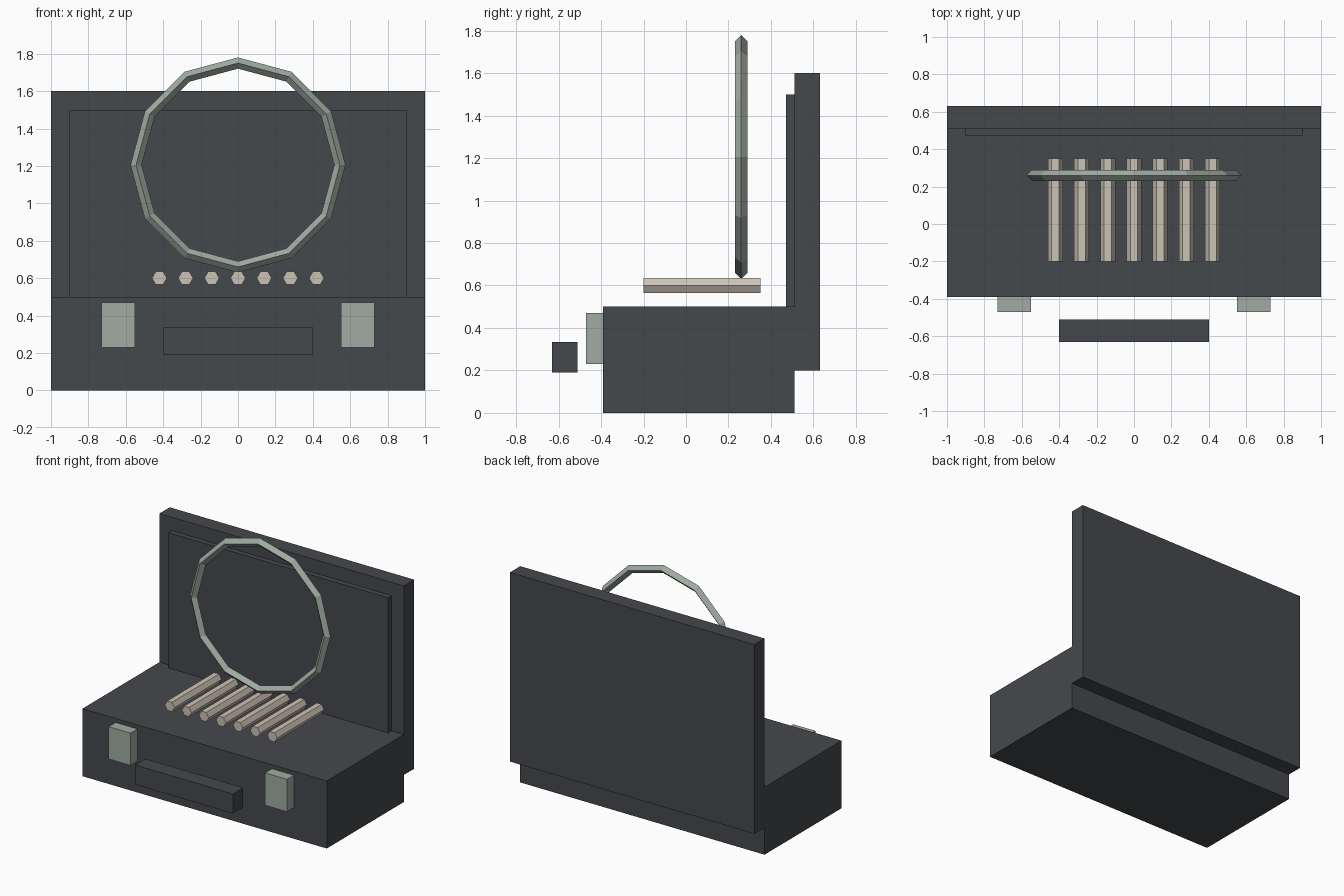
import bpy, math

if "Cube" in bpy.data.objects:
    bpy.data.objects.remove(bpy.data.objects["Cube"])


def material(name, rgb):
    m = bpy.data.materials.new(name)
    m.diffuse_color = (*rgb, 1)
    m.use_nodes = True
    m.node_tree.nodes["Principled BSDF"].inputs["Base Color"].default_value = m.diffuse_color
    return m


charcoal = material("charcoal", (0.060, 0.065, 0.073))
metal = material("grey_green_metal", (0.35, 0.41, 0.36))
cream = material("warm_cream", (0.60, 0.54, 0.46))


def box(name, x, y, z, mat):
    """Box from (min, max) ranges on each axis."""
    bpy.ops.mesh.primitive_cube_add(size=1, location=[sum(r) / 2 for r in (x, y, z)])
    ob = bpy.context.object
    ob.name = name
    ob.scale = [r[1] - r[0] for r in (x, y, z)]
    bpy.ops.object.transform_apply(location=False, rotation=False, scale=True)
    ob.data.materials.append(mat)
    return ob


# Case: base, open lid, lid lining, carrying handle
box("case_base", (-1, 1), (-0.39, 0.51), (0, 0.5), charcoal)
box("case_lid", (-1, 1), (0.51, 0.63), (0.2, 1.6), charcoal)
box("lid_lining", (-0.9, 0.9), (0.47, 0.51), (0.5, 1.5), charcoal)
box("handle", (-0.4, 0.4), (-0.63, -0.51), (0.19, 0.335), charcoal)

# Latches on the front
box("latch_left", (-0.73, -0.55), (-0.47, -0.39), (0.23, 0.47), metal)
box("latch_right", (0.55, 0.73), (-0.47, -0.39), (0.23, 0.47), metal)

# Row of hexagonal rods
for i in range(7):
    bpy.ops.mesh.primitive_cylinder_add(
        vertices=6, radius=0.04, depth=0.55,
        location=(-0.42 + 0.14 * i, 0.075, 0.6),
        rotation=(math.pi / 2, 0, 0))
    rod = bpy.context.object
    rod.name = f"rod_{i + 1}"
    # turn about its own axis so the flats face up and down
    rod.rotation_euler = (math.pi / 2, math.pi / 6, 0)
    rod.data.materials.append(cream)

# Upright twelve-sided ring with a diamond section
bpy.ops.mesh.primitive_torus_add(
    major_segments=12, minor_segments=4, major_radius=0.545, minor_radius=0.03,
    location=(0, 0.26, 1.205), rotation=(math.pi / 2, 0, 0))
ring = bpy.context.object
ring.name = "ring"
ring.data.materials.append(metal)
